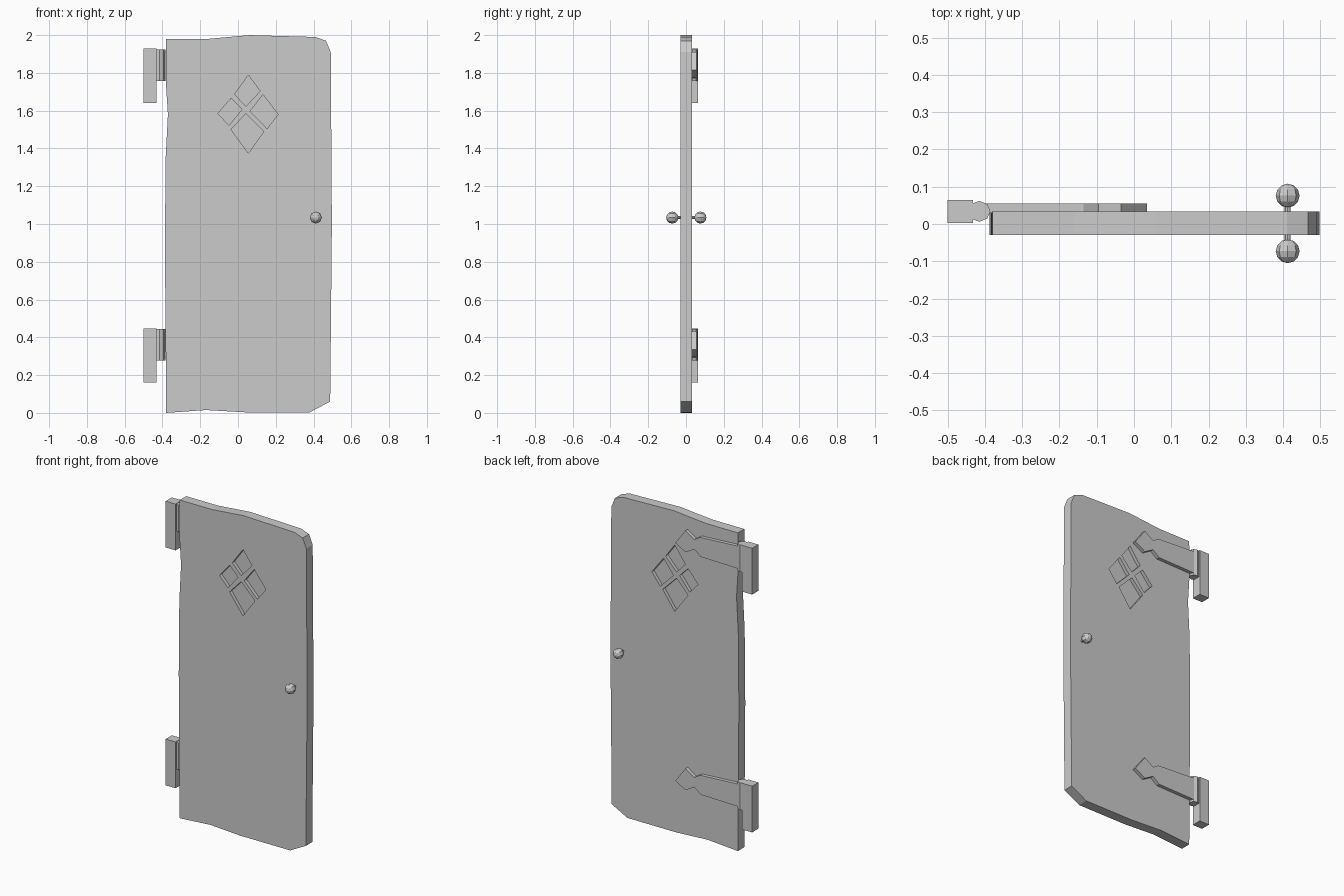
import bpy, bmesh
from math import pi, cos, sin
from mathutils import Matrix

if "Cube" in bpy.data.objects:
    bpy.data.objects.remove(bpy.data.objects["Cube"])


def add_mesh(name, bm):
    bmesh.ops.recalc_face_normals(bm, faces=bm.faces)
    me = bpy.data.meshes.new(name)
    bm.to_mesh(me)
    bm.free()
    ob = bpy.data.objects.new(name, me)
    bpy.context.collection.objects.link(ob)
    return ob


def prism(bm, pts, axis_dir, lo, hi):
    """Extrude a 2D outline: 'y' takes (x, z) points, 'z' takes (x, y) points."""
    def place(p, h):
        return (p[0], h, p[1]) if axis_dir == 'y' else (p[0], p[1], h)
    a = [bm.verts.new(place(p, lo)) for p in pts]
    b = [bm.verts.new(place(p, hi)) for p in pts]
    bm.faces.new(a)
    bm.faces.new(b[::-1])
    n = len(pts)
    for i in range(n):
        j = (i + 1) % n
        bm.faces.new((a[i], a[j], b[j], b[i]))


def prism_object(name, outlines, axis_dir, lo, hi):
    bm = bmesh.new()
    for pts in outlines:
        prism(bm, pts, axis_dir, lo, hi)
    return add_mesh(name, bm)


# Door slab with a wobbly outline
slab = prism_object("door_slab", [[
    (-0.38, 0.0), (-0.17, 0.015), (0.04, 0.003), (0.38, 0.003), (0.488, 0.06),
    (0.497, 1.0), (0.491, 1.91), (0.466, 1.97), (0.41, 1.99), (0.06, 2.0),
    (-0.16, 1.98), (-0.38, 1.98), (-0.382, 1.75), (-0.371, 1.58),
    (-0.383, 1.35), (-0.387, 0.9)]], 'y', -0.03, 0.033)

# Four crooked diamond window openings
panes = [
    [(0.055, 1.788), (0.117, 1.703), (0.042, 1.623), (-0.018, 1.687)],
    [(0.132, 1.685), (0.212, 1.58), (0.154, 1.505), (0.064, 1.597)],
    [(0.042, 1.585), (0.137, 1.49), (0.055, 1.375), (-0.037, 1.5)],
    [(-0.037, 1.665), (0.021, 1.607), (-0.048, 1.522), (-0.106, 1.585)]]
cutter = prism_object("window_cutter", panes, 'y', -0.1, 0.1)
mod = slab.modifiers.new("windows", 'BOOLEAN')
mod.operation = 'DIFFERENCE'
mod.solver = 'EXACT'
mod.object = cutter
bpy.context.view_layer.objects.active = slab
bpy.ops.object.modifier_apply(modifier=mod.name)
bpy.data.objects.remove(cutter)

# Glass sunk into the openings
prism_object("window_glass", panes, 'y', -0.008, 0.011)

# Hinges: notched strap, octagonal knuckle and frame plate
strap = [(-0.4, 1.77), (-0.14, 1.775), (-0.095, 1.81), (-0.035, 1.775),
         (0.035, 1.815), (-0.035, 1.91), (-0.095, 1.87), (-0.135, 1.895),
         (-0.4, 1.91)]
knuckle = [(-0.415 + 0.03 * cos(i * pi / 4), 0.034 + 0.028 * sin(i * pi / 4))
           for i in range(8)]
plate = [(-0.5, 0.003), (-0.432, 0.003), (-0.432, 0.064), (-0.5, 0.064)]
for label, dz in (("upper", 0.0), ("lower", -1.48)):
    prism_object(label + "_hinge_strap", [[(x, z + dz) for x, z in strap]],
                 'y', 0.03, 0.055)
    prism_object(label + "_hinge_knuckle", [knuckle], 'z', 1.757 + dz, 1.925 + dz)
    prism_object(label + "_hinge_plate", [plate], 'z', 1.64 + dz, 1.928 + dz)

# Faceted knobs, one on each side, joined by a spindle
for label, y in (("front", -0.073), ("back", 0.076)):
    bm = bmesh.new()
    bmesh.ops.create_uvsphere(
        bm, u_segments=8, v_segments=6, radius=0.032,
        matrix=Matrix.Translation((0.412, y, 1.034)) @ Matrix.Rotation(pi / 2, 4, 'X'))
    add_mesh(label + "_knob", bm)
prism_object("knob_spindle", [[(0.412 + 0.008 * cos(i * pi / 4),
                                1.034 + 0.008 * sin(i * pi / 4)) for i in range(8)]],
             'y', -0.07, 0.073)
